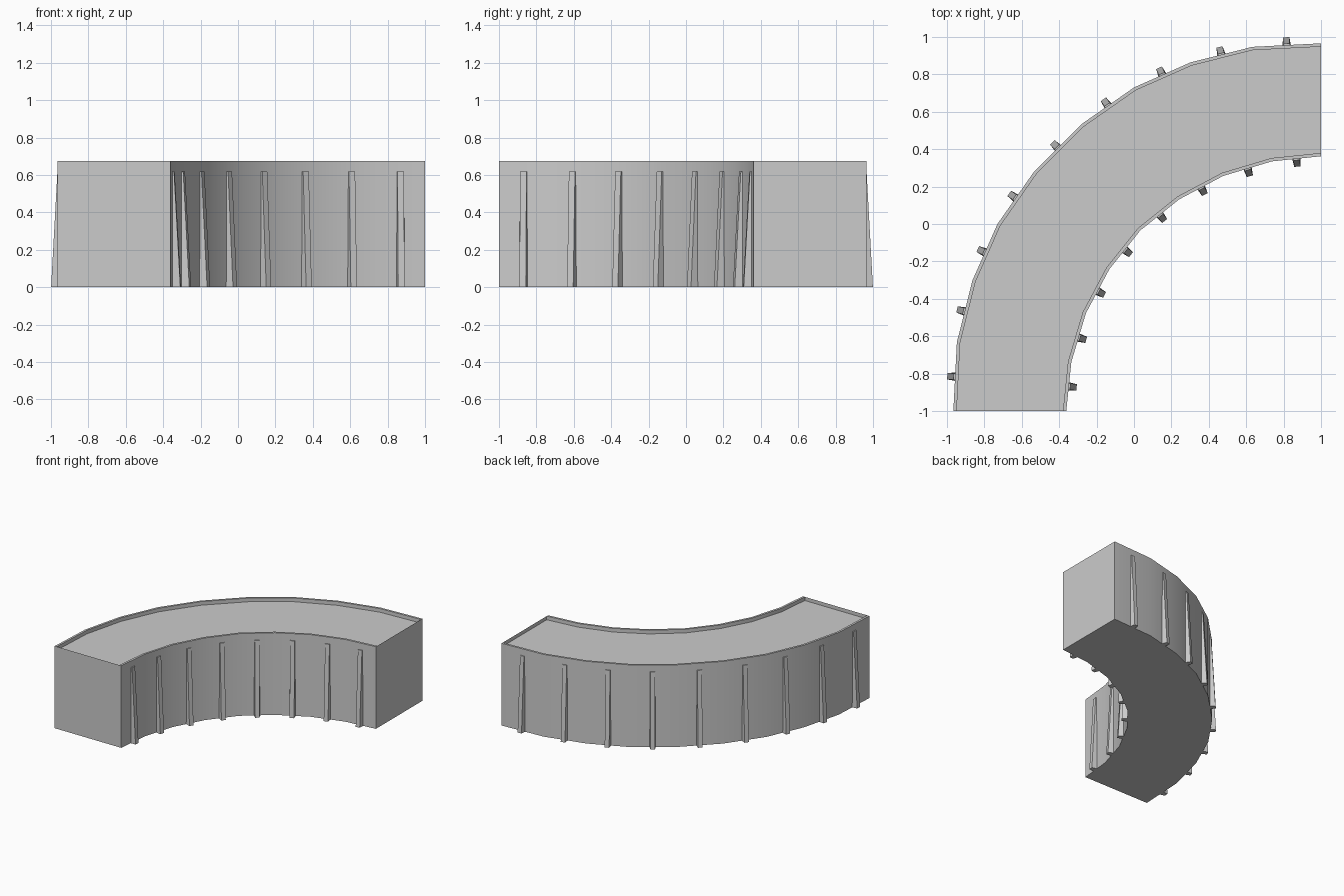
import bpy, bmesh, math
from mathutils import Vector

cube = bpy.data.objects.get("Cube")
if cube:
    bpy.data.objects.remove(cube, do_unlink=True)

grey = bpy.data.materials.new("light_grey")
grey.use_nodes = True
grey.diffuse_color = (0.6, 0.6, 0.6, 1)
grey.node_tree.nodes["Principled BSDF"].inputs["Base Color"].default_value = (0.6, 0.6, 0.6, 1)

DECK, TOP, KERB = 0.645, 0.675, 0.018
RIB_TOP, RIB_FOOT, RIB_HEAD = 0.62, 0.042, 0.008
CENTRE = Vector((1, -1))   # centre of the bend


def mirror_diagonal(pts):
    return [Vector((-p.y, -p.x)) for p in reversed(pts)]


# Plan of the bend: half of each edge, mirrored over the diagonal
half = [Vector(p) for p in ((1, 0.966), (0.632, 0.947), (0.302, 0.864), (0, 0.73), (-0.279, 0.535))]
outer = half + mirror_diagonal(half)
half = [Vector(p) for p in ((1, 0.362), (0.738, 0.335), (0.477, 0.257), (0.242, 0.132), (0.034, -0.034))]
inner = half + mirror_diagonal(half[:-1])


def offset(pts, d):
    return [p + (p - CENTRE).normalized() * d for p in pts]


def finish(bm, name, smooth):
    bmesh.ops.recalc_face_normals(bm, faces=bm.faces)
    mesh = bpy.data.meshes.new(name)
    bm.to_mesh(mesh)
    bm.free()
    mesh.materials.append(grey)
    obj = bpy.data.objects.new(name, mesh)
    bpy.context.collection.objects.link(obj)
    if smooth:
        bpy.ops.object.select_all(action='DESELECT')
        obj.select_set(True)
        bpy.context.view_layer.objects.active = obj
        bpy.ops.object.shade_smooth_by_angle(angle=math.radians(30))
    return obj


# Curved road block with raised kerbs, in one closed mesh
bm = bmesh.new()


def row(pts, z):
    return [bm.verts.new((p.x, p.y, z)) for p in pts]


def strip(a, b):
    for i in range(len(a) - 1):
        bm.faces.new((a[i], a[i + 1], b[i + 1], b[i]))


def edge_rows(pts, d):
    rows = [row(pts, 0), row(pts, TOP), row(offset(pts, d), TOP), row(offset(pts, d), DECK)]
    for a, b in zip(rows, rows[1:]):
        strip(a, b)
    return rows


out_rows = edge_rows(outer, -KERB)
in_rows = edge_rows(inner, KERB)
bm.faces.new(out_rows[0] + in_rows[0][::-1])      # underside
bm.faces.new(out_rows[3] + in_rows[3][::-1])      # deck
for end in (0, -1):
    bm.faces.new([r[end] for r in out_rows] + [r[end] for r in reversed(in_rows)])
bmesh.ops.triangulate(bm, faces=[f for f in bm.faces if len(f.verts) > 4])
finish(bm, "curved_road_block", True)


# Tapered buttress ribs, one at the middle of each wall segment
def add_ribs(name, pts, side):
    bm = bmesh.new()
    for a, b in zip(pts, pts[1:]):
        mid, along = (a + b) / 2, (b - a).normalized()
        normal = (mid - CENTRE).normalized() * side
        normal = (normal - along * normal.dot(along)).normalized()
        rings = []
        for z, depth, root in ((0, RIB_FOOT, 0.023), (RIB_TOP, RIB_HEAD, 0.019)):
            corners = ((-root, -0.005), (root, -0.005), (0.017, depth), (-0.017, depth))
            rings.append([bm.verts.new((*(mid + along * u + normal * v), z)) for u, v in corners])
        low, high = rings
        bm.faces.new(low)
        bm.faces.new(high)
        for i in range(4):
            j = (i + 1) % 4
            bm.faces.new((low[i], low[j], high[j], high[i]))
    finish(bm, name, False)


add_ribs("outer_wall_ribs", outer, 1)
add_ribs("inner_wall_ribs", inner, -1)
